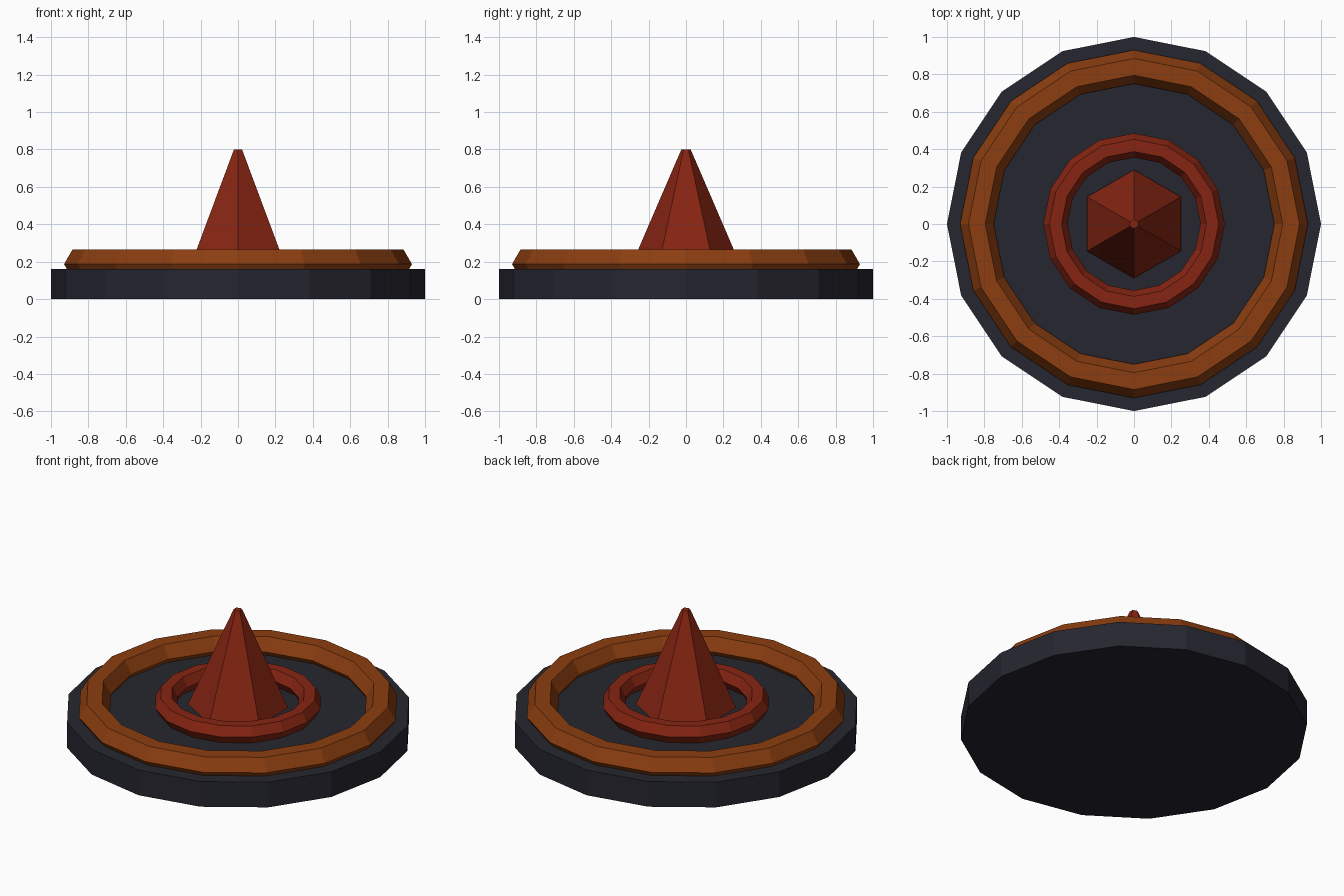
import bpy, math

if "Cube" in bpy.data.objects:
    bpy.data.objects.remove(bpy.data.objects["Cube"])


def material(name, rgb):
    m = bpy.data.materials.new(name)
    m.diffuse_color = (*rgb, 1)
    m.use_nodes = True
    m.node_tree.nodes["Principled BSDF"].inputs["Base Color"].default_value = m.diffuse_color
    return m


DARK = material("dark slate", (0.019, 0.019, 0.029))
ORANGE = material("burnt orange", (0.26, 0.048, 0.005))
RED = material("deep red", (0.24, 0.018, 0.006))


def finish(name, mat):
    o = bpy.context.object
    o.name = name
    o.data.materials.append(mat)
    return o


def cone(name, sides, r1, r2, z0, z1, mat):
    bpy.ops.mesh.primitive_cone_add(vertices=sides, radius1=r1, radius2=r2,
                                    depth=z1 - z0, location=(0, 0, (z0 + z1) / 2))
    return finish(name, mat)


def ring(name, major, minor, z, mat):
    bpy.ops.mesh.primitive_torus_add(major_segments=16, minor_segments=6,
                                     major_radius=major, minor_radius=minor,
                                     location=(0, 0, z))
    return finish(name, mat)


# round base plate
cone("base_plate", 16, 1.0, 1.0, 0, 0.16, DARK)
# two raised rings, sunk a little into the plate
ring("outer_ring", 0.84, 0.09, 0.187, ORANGE)
ring("inner_ring", 0.42, 0.065, 0.21, RED)
# six-sided centre spike with a small flat tip
cone("centre_spike", 6, 0.29, 0.025, 0.185, 0.80, RED)
